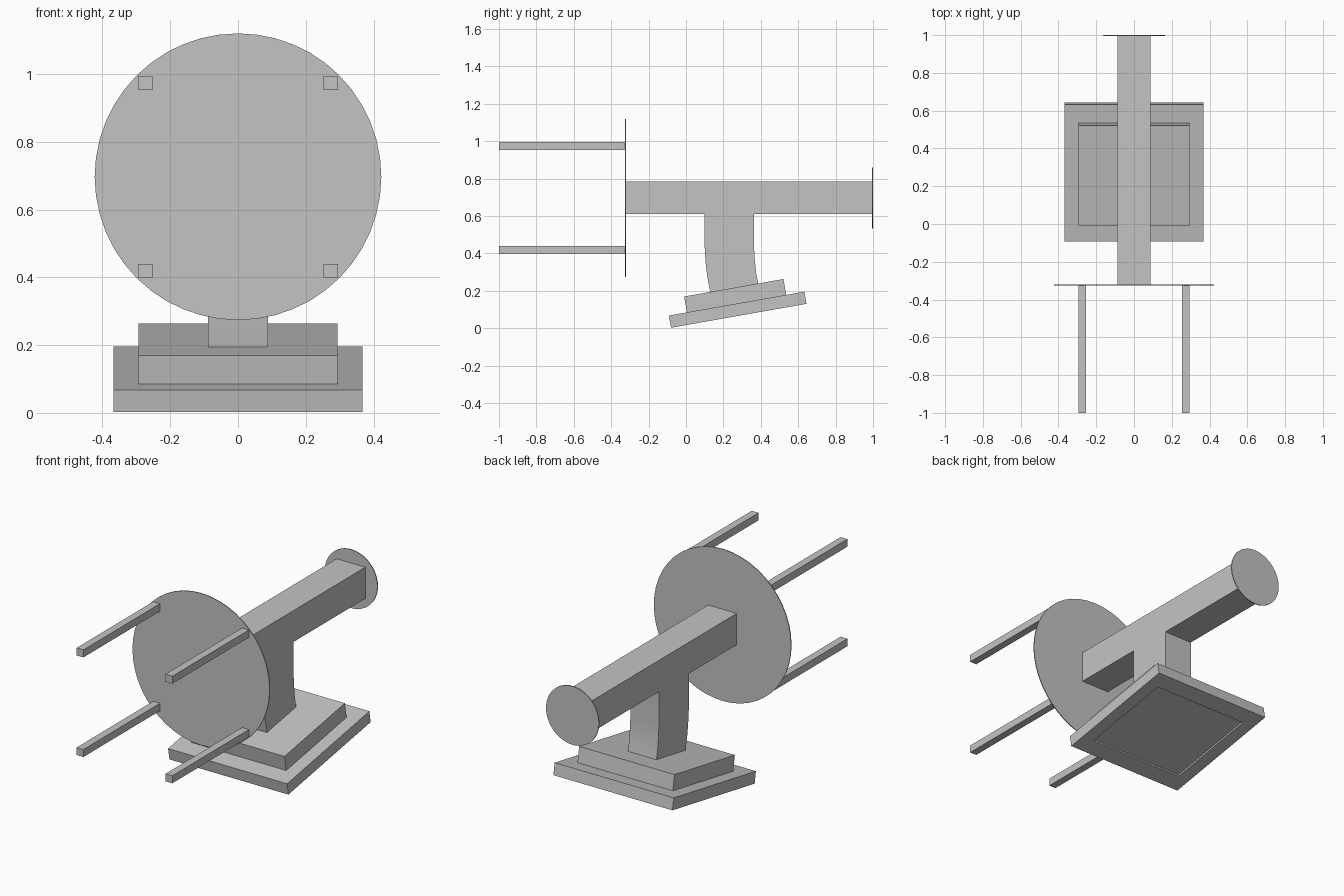
import bpy, bmesh
from math import radians, pi
from mathutils import Matrix, Vector

cube = bpy.data.objects.get("Cube")
if cube:
    bpy.data.objects.remove(cube, do_unlink=True)

grey = bpy.data.materials.new("plain_grey")
grey.use_nodes = True
colour = (0.55, 0.55, 0.55, 1)
grey.diffuse_color = colour
grey.node_tree.nodes["Principled BSDF"].inputs["Base Color"].default_value = colour

AXIS_Z = 0.697   # height of the arm and both discs
HALF = 0.088     # half width of arm and stem


def finish(name, bm):
    bmesh.ops.recalc_face_normals(bm, faces=bm.faces)
    mesh = bpy.data.meshes.new(name)
    bm.to_mesh(mesh)
    bm.free()
    mesh.materials.append(grey)
    obj = bpy.data.objects.new(name, mesh)
    bpy.context.collection.objects.link(obj)
    return obj


def box_mesh(low, high):
    low, high = Vector(low), Vector(high)
    bm = bmesh.new()
    place = Matrix.Translation((low + high) / 2) @ Matrix.Diagonal((*(high - low), 1))
    bmesh.ops.create_cube(bm, size=1, matrix=place)
    return bm


def disc(name, y, radius):
    bm = bmesh.new()
    place = Matrix.Translation((0, y, AXIS_Z)) @ Matrix.Rotation(pi / 2, 4, 'X')
    bmesh.ops.create_cone(bm, cap_ends=True, segments=48, radius1=radius,
                          radius2=radius, depth=0.005, matrix=place)
    return finish(name, bm)


# Horizontal arm with a disc on each end
finish("arm", box_mesh((-HALF, -0.322, 0.61), (HALF, 0.996, 0.785)))
disc("front_disc", -0.323, 0.423)
disc("back_disc", 0.9975, 0.163)

# Four rods reaching forward from the large disc
for side, x in (("left", 0.274), ("right", -0.274)):
    for level, z in (("upper", 0.974), ("lower", 0.419)):
        finish(f"{level}_{side}_rod",
               box_mesh((x - 0.021, -1, z - 0.021), (x + 0.021, -0.323, z + 0.021)))

# Tilted base: plate with a shallow recess below, and a smaller step on top
tilt = Matrix.Translation((0, -0.08, 0.003)) @ Matrix.Rotation(radians(10), 4, 'X')
bm = box_mesh((-0.367, 0, 0), (0.367, 0.735, 0.066))
bottom = min(bm.faces, key=lambda f: f.calc_center_median().z)
bmesh.ops.inset_individual(bm, faces=[bottom], thickness=0.085)
for v in bottom.verts:
    v.co.x = 0.294 if v.co.x > 0 else -0.294
    v.co.y = 0.637 if v.co.y > 0.3 else 0.098
recess = bmesh.ops.extrude_discrete_faces(bm, faces=[bottom])["faces"][0]
for v in recess.verts:
    v.co.z = 0.01
plate = finish("base_plate", bm)
step = finish("base_step", box_mesh((-0.294, 0.098, 0.06), (0.294, 0.637, 0.152)))
for part in (plate, step):
    part.matrix_world = tilt

# Stem: side profile bending from vertical to the tilt of the base
front_edge = [(0.10, 0.615), (0.10, 0.43), (0.104, 0.36), (0.113, 0.28), (0.13, 0.19)]
back_edge = [(0.387, 0.235), (0.376, 0.29), (0.368, 0.36), (0.364, 0.43), (0.364, 0.615)]
bm = bmesh.new()
profile = bm.faces.new([bm.verts.new((-HALF, y, z)) for y, z in front_edge + back_edge])
new = bmesh.ops.extrude_face_region(bm, geom=[profile], use_keep_orig=True)["geom"]
bmesh.ops.translate(bm, vec=(2 * HALF, 0, 0),
                    verts=[g for g in new if isinstance(g, bmesh.types.BMVert)])
stem = finish("stem", bm)
bpy.ops.object.select_all(action='DESELECT')
stem.select_set(True)
bpy.context.view_layer.objects.active = stem
bpy.ops.object.shade_smooth_by_angle(angle=radians(30))
